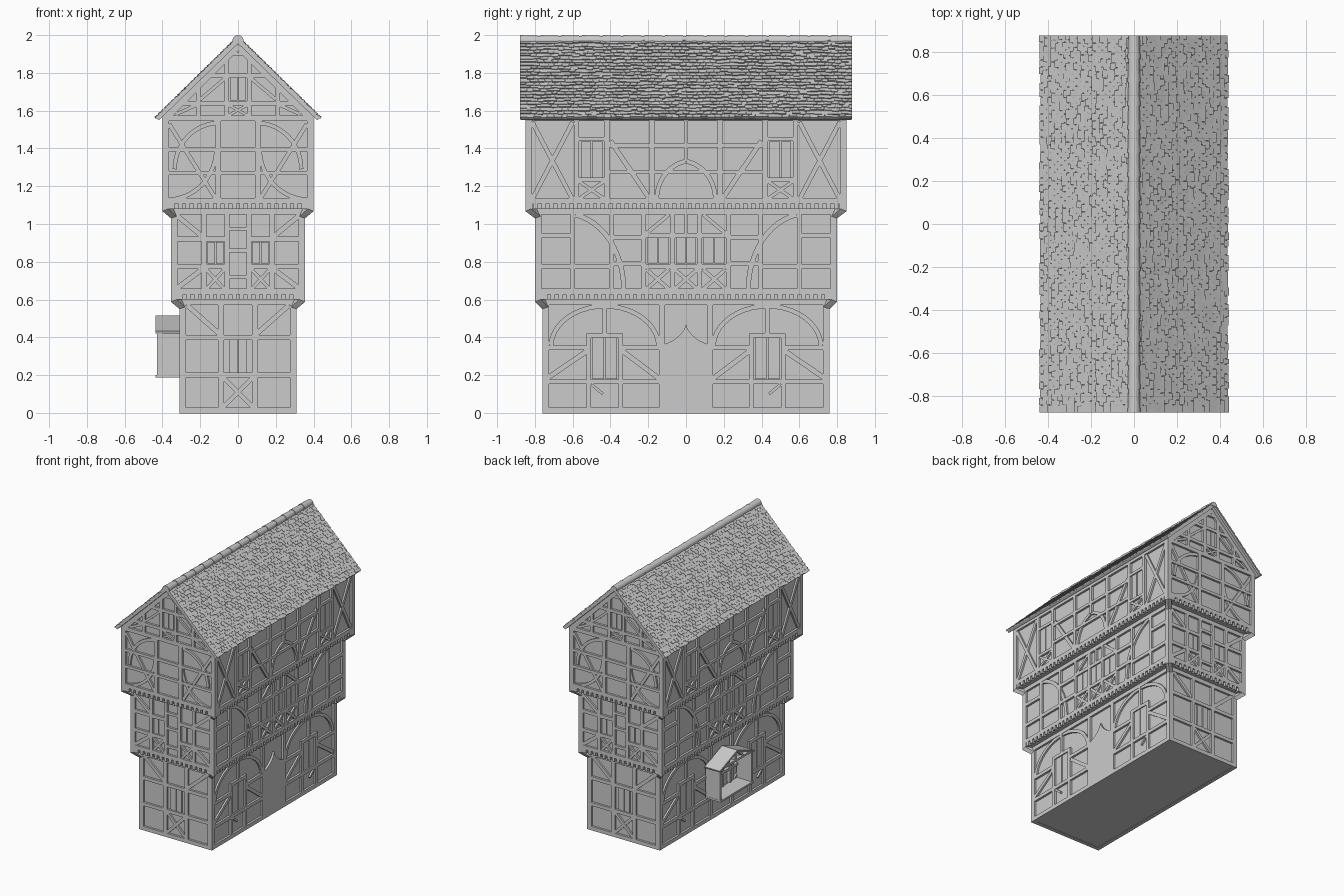
import bpy, bmesh, math, random
from mathutils import Vector

if "Cube" in bpy.data.objects:
    bpy.data.objects.remove(bpy.data.objects["Cube"])
random.seed(4)


def finish(bm, name):
    bmesh.ops.recalc_face_normals(bm, faces=bm.faces)
    me = bpy.data.meshes.new(name)
    bm.to_mesh(me)
    bm.free()
    ob = bpy.data.objects.new(name, me)
    bpy.context.collection.objects.link(ob)
    return ob


def hull(bm, pts):
    vs = [bm.verts.new(p) for p in pts]
    bmesh.ops.convex_hull(bm, input=vs)


def box(bm, x0, x1, y0, y1, z0, z1):
    v = [bm.verts.new((x, y, z)) for x in (x0, x1) for y in (y0, y1) for z in (z0, z1)]
    for f in ((0, 1, 3, 2), (4, 5, 7, 6), (0, 1, 5, 4), (2, 3, 7, 6), (0, 2, 6, 4), (1, 3, 7, 5)):
        bm.faces.new([v[i] for i in f])


def arc(cu, cz, ru, rz, a0, a1, n=12):
    return [(cu + ru * math.cos(math.radians(a0 + (a1 - a0) * i / n)),
             cz + rz * math.sin(math.radians(a0 + (a1 - a0) * i / n))) for i in range(n + 1)]


class Wall:
    """Draws flat timbers on one wall: u runs along it, z up."""
    def __init__(self, bm, axis, sign, surf):
        self.bm, self.axis, self.sign, self.surf = bm, axis, sign, surf

    def at(self, u, z, d):
        return (self.sign * d, u, z) if self.axis == 'x' else (u, self.sign * d, z)

    def prism(self, outline, drop=0.0, thick=.03):
        a = [self.bm.verts.new(self.at(u, z, self.surf - drop)) for u, z in outline]
        b = [self.bm.verts.new(self.at(u, z, self.surf - thick)) for u, z in outline]
        self.bm.faces.new(a)
        self.bm.faces.new(b)
        for i in range(len(a)):
            j = (i + 1) % len(a)
            self.bm.faces.new((a[i], a[j], b[j], b[i]))

    def strip(self, pts, w=.026, drop=.003, thick=.03):
        p = [Vector(q) for q in pts]
        left, right = [], []
        for i, q in enumerate(p):
            t0 = (q - p[max(i - 1, 0)]).normalized() if i else (p[1] - q).normalized()
            t1 = (p[i + 1] - q).normalized() if i < len(p) - 1 else t0
            t = (t0 + t1).normalized()
            n = Vector((-t.y, t.x)) * (w / 2 / max(t.dot(t0), .4))
            left.append(q + n)
            right.append(q - n)
        self.prism([tuple(v) for v in left + right[::-1]], drop, thick)

    def both(self, pts, w=.026, drop=.003):
        self.strip(pts, w, drop)
        self.strip([(-u, z) for u, z in pts], w, drop)

    def posts(self, us, z0, z1, w=.03):
        for u in us:
            self.both([(u, z0), (u, z1)], w, 0)

    def rails(self, zs, u0, u1, w=.026):
        for z in zs:
            self.both([(u0, z), (u1, z)], w, 0)

    def cross(self, u0, u1, z0, z1, w=.02):
        self.both([(u0, z0), (u1, z1)], w)
        self.both([(u0, z1), (u1, z0)], w)

    def window(self, u, z0, z1, w):
        for s in (-1, 1):
            c = u + s * w / 4
            self.both([(c, z0), (c, z1)], w / 2 - .006, .008)

    def frame(self, half, z0, z1):
        self.posts([half - .018], z0, z1, .036)
        self.rails([z0 + .013, z1 - .015], 0, half, .03)


def ground_side(w):
    w.frame(.76, 0, .60)
    w.posts([.127], 0, .6, .03)
    w.posts([.43], .41, .6, .022)
    w.posts([.345, .515], .0, .42, .025)
    w.rails([.165], .12, .75)
    w.rails([.41], .335, .525)
    w.rails([.345], .12, .35)
    w.rails([.345], .51, .75)
    w.both(arc(.43, .35, .285, .215, 2, 178, 20), .024)
    w.both([(.14, .18), (.34, .33)])
    w.both([(.74, .18), (.52, .33)])
    w.window(.43, .18, .40, .135)
    w.both([(.44, .10), (.50, .15)], .015)


def ground_end(w):
    w.frame(.31, 0, .60)
    w.posts([.09], 0, .6)
    w.rails([.20, .40], 0, .30)
    w.both([(.27, .57), (.10, .42)])
    w.strip([(-.08, .03), (.08, .19)], .022)
    w.strip([(.08, .03), (-.08, .19)], .022, .004)
    w.window(.0, .215, .385, .10)


def middle_side(w):
    w.frame(.80, .63, 1.08)
    w.posts([.60, .395, .225, .072], .63, 1.08, .025)
    w.rails([.94, .775], 0, .225)
    w.rails([.94, .775], .59, .79)
    w.rails([.79], .225, .40)
    w.rails([.93], .225, .40)
    w.rails([.775], .40, .60)
    w.both(arc(.64, .655, .31, .40, 100, 180), .026)
    w.cross(.09, .21, .655, .76)
    w.strip([(-.06, .655), (.06, .76)], .02)
    w.strip([(.06, .655), (-.06, .76)], .02, .004)
    w.both([(.09, 1.05), (.21, .95)], .02)
    w.posts([0], .95, 1.07, .016)
    w.window(.148, .79, .925, .12)
    w.window(0, .79, .925, .11)


def middle_end(w):
    w.frame(.355, .63, 1.08)
    w.posts([.18, .058], .63, 1.08, .026)
    w.rails([.92, .775], .058, .345)
    w.rails([.975, .86, .72], 0, .058, .02)
    w.cross(.072, .168, .655, .76, .018)
    w.both([(.33, 1.05), (.19, .935)])
    w.both([(.33, .655), (.19, .76)])
    w.window(.12, .79, .905, .09)


def top_side(w):
    w.frame(.85, 1.11, 1.575)
    w.posts([.58, .42, .18], 1.11, 1.57, .028)
    w.rails([1.415, 1.275], .0, .42, .022)
    w.rails([1.45, 1.235], .42, .58, .022)
    w.cross(.60, .815, 1.13, 1.54, .024)
    w.cross(.435, .565, 1.135, 1.225, .018)
    w.window(.50, 1.247, 1.438, .12)
    w.both([(.40, 1.44), (.19, 1.13)])
    w.both(arc(-.03, 1.13, .185, .205, 0, 80), .024)
    w.posts([0], 1.33, 1.57, .022)


def top_end(w):
    w.frame(.40, 1.11, 1.575)
    w.posts([.105], 1.11, 1.57)
    w.rails([1.395, 1.27], 0, .39, .022)
    w.both([(.365, 1.53), (.115, 1.13)], .022)
    w.both(arc(.10, 1.29, .235, .245, 0, 88), .022)
    w.both(arc(.37, 1.40, .255, .27, 180, 268), .022)
    # gable timbers
    w.both([(.385, 1.56), (0, 1.945)], .04, 0)
    w.rails([1.64], 0, .31, .024)
    w.rails([1.785], 0, .17, .024)
    w.rails([1.90], 0, .05, .02)
    w.posts([.06], 1.56, 1.89, .024)
    w.posts([.21], 1.56, 1.74, .024)
    w.strip([(-.05, 1.575), (.05, 1.63)], .015)
    w.strip([(.05, 1.575), (-.05, 1.63)], .015, .004)
    w.both([(.33, 1.58), (.22, 1.63)], .018)
    w.both([(.20, 1.66), (.07, 1.77)], .018)
    w.window(0, 1.655, 1.772, .085)


REC = .016
storeys = [("ground", .31, .76, 0, .60, ground_side, ground_end),
           ("middle", .355, .80, .63, 1.08, middle_side, middle_end),
           ("top", .40, .85, 1.11, 1.56, top_side, top_end)]
for k, (name, hx, hy, z0, z1, side, end) in enumerate(storeys):
    # plaster infill
    bm = bmesh.new()
    x, y = hx - REC, hy - REC
    box(bm, -x, x, -y, y, z0, z1)
    if k == 2:
        hull(bm, [(s * a, t * y, z) for t in (-1, 1) for s, a, z in
                  ((-1, x, 1.56), (1, x, 1.56), (0, 0, 1.955))])
    finish(bm, name + "_plaster")
    # timber frame on all four walls
    bm = bmesh.new()
    for s in (-1, 1):
        side(Wall(bm, 'x', s, hx))
        end(Wall(bm, 'y', s, hy))
    finish(bm, name + "_timbers")
    # jetty: joist ends, joist band and corner brackets
    if k:
        lx, ly = storeys[k - 1][1:3]
        bm = bmesh.new()
        b = z0 - .03
        box(bm, -hx + .02, hx - .02, -hy + .02, hy - .02, b, z0)
        box(bm, -hx, hx, -hy, hy, z0, z0 + .006)
        for half, axis, surf, low in ((hx, 'y', hy, ly), (hy, 'x', hx, lx)):
            n = round(2 * half / .042)
            for s in (-1, 1):
                w = Wall(bm, axis, s, surf)
                for i in range(n + 1):
                    u = -half + .012 + (2 * half - .024) * i / n
                    w.strip([(u, b), (u, z0)], .024, 0, .04)
        for sx in (-1, 1):
            for sy in (-1, 1):
                hull(bm, [(sx * px, sy * py, z) for px, py, z in (
                    (lx, ly, b - .05), (lx - .03, ly, b - .04), (lx, ly - .03, b - .04),
                    (hx, hy, b), (hx, hy - .03, b), (hx - .03, hy, b),
                    (hx, hy, b - .012), (lx - .03, ly - .03, b))])
        finish(bm, name + "_jetty")

# door with ogee head on the right wall
bm = bmesh.new()
half = [(.14, 0), (.14, .37), (.11, .365), (.065, .385), (.03, .415), (.01, .44)]
Wall(bm, 'x', 1, .31).prism(half + [(0, .468)] + [(-u, z) for u, z in half[::-1]])
finish(bm, "door")

# open gabled bay on the left wall
bm = bmesh.new()
w = Wall(bm, 'x', -1, .43)
w.both([(.19, .195), (.19, .435)], .018, 0)
for s in (-1, 1):
    w.strip([(s * .19, .20), (s * .19, .43)], .016, .002, .125)
w.surf = .437
w.strip([(-.2, .194), (.2, .194)], .014, 0, .13)
w.strip([(-.21, .427), (0, .508), (.21, .427)], .014, 0, .13)
w.surf = .425
w.strip([(-.19, .43), (.19, .43)], .016, 0)
w.posts([0], .43, .50, .016)
w.both([(.10, .43), (.05, .48)], .014)
w.surf = .318
w.posts([0, .09], .2, .43, .018)
w.rails([.31], 0, .18, .018)
finish(bm, "bay")

# roof boards
bm = bmesh.new()
for s in (-1, 1):
    hull(bm, [(s * x, y, z) for y in (-.875, .875) for x, z in
              ((0, 1.985), (.434, 1.56), (.418, 1.55), (0, 1.955))])
finish(bm, "roof_boards")

# shingles in overlapping rows
bm = bmesh.new()
eave, slope = Vector((.434, 1.56)), Vector((-.434, .425))
length = slope.length
slope.normalize()
normal = Vector((-slope.y, slope.x)) * -1
rows, step, cols = 25, length / 25, 48
for s in (-1, 1):
    for r in range(rows):
        cuts = [-.88] + [-.88 + 1.76 * (c + .5 * (r % 2) + random.uniform(-.15, .15)) / cols
                         for c in range(1, cols)] + [.88]
        for y0, y1 in zip(cuts, cuts[1:]):
            t = r * step + random.choice((0, 0, .003, -.003, .006))
            h = .008 + random.uniform(0, .003)
            prof = [eave + slope * a + normal * b for a, b in
                    ((t, -.001), (t, h), (min(t + step * 1.4, length), .002),
                     (min(t + step * 1.4, length), -.003))]
            a, b = [[bm.verts.new((s * p.x, y, p.y)) for p in prof] for y in (y0 + .001, y1 - .001)]
            bm.faces.new(a)
            bm.faces.new(b)
            for i in range(4):
                bm.faces.new((a[i], a[i - 1], b[i - 1], b[i]))
finish(bm, "roof_shingles")

# rounded ridge tiles
bm = bmesh.new()
n = 16
for i in range(n):
    y0, y1 = -.88 + 1.76 * i / n, -.88 + 1.76 * (i + 1) / n
    ends = [[bm.verts.new((r * math.cos(a), y, 1.97 + r * math.sin(a)))
             for a in [math.radians(-20 + 220 * j / 10) for j in range(11)]]
            for y, r in ((y0, .030), (y1, .026))]
    bm.faces.new(ends[0])
    bm.faces.new(ends[1])
    for j in range(11):
        bm.faces.new((ends[0][j], ends[0][j - 1], ends[1][j - 1], ends[1][j]))
finish(bm, "ridge_tiles")
